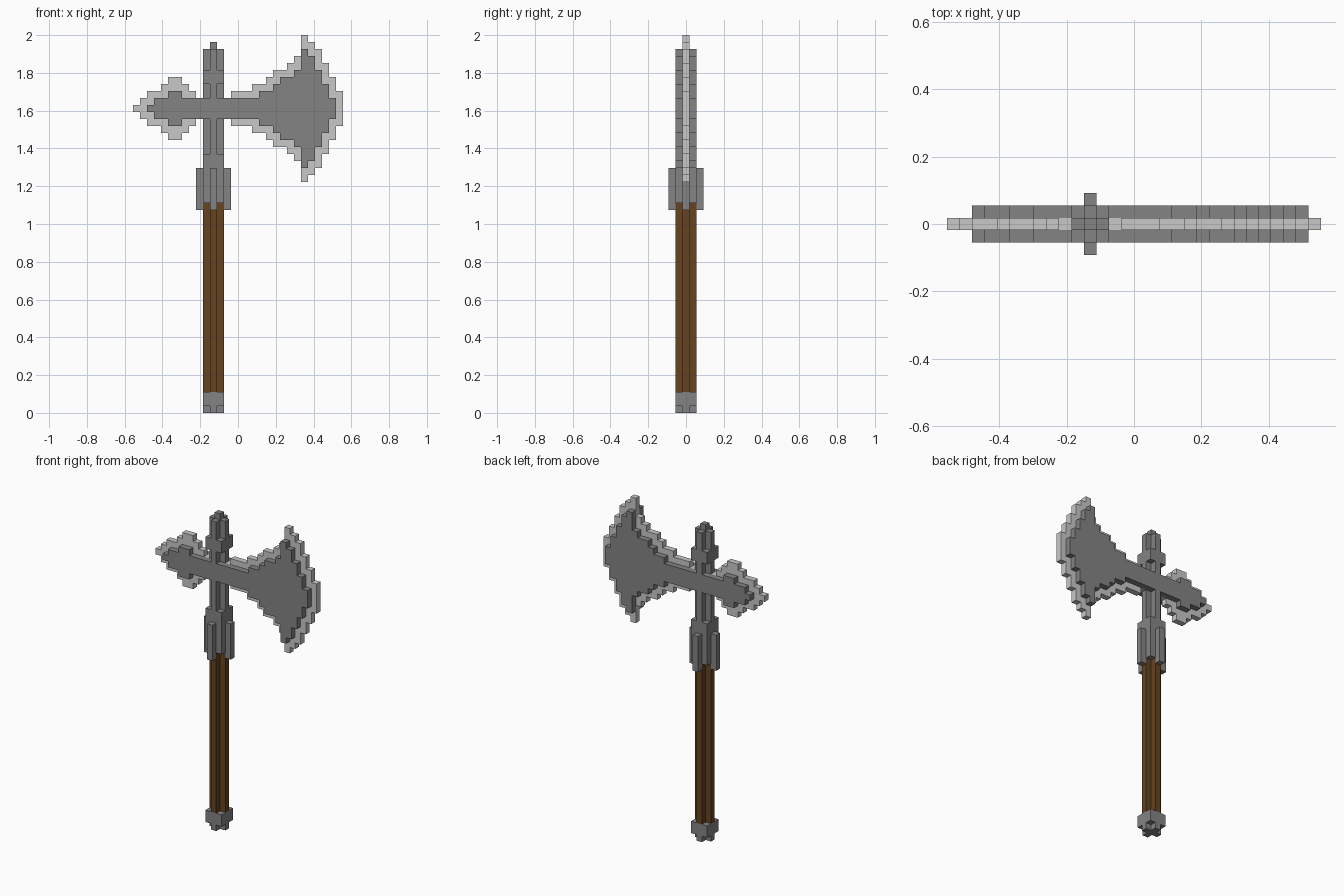
import bpy, bmesh
from mathutils import Vector

if "Cube" in bpy.data.objects:
    bpy.data.objects.remove(bpy.data.objects["Cube"], do_unlink=True)

V = 2 / 54          # size of one block
SHAFT_X = -3.5      # shaft centre, in blocks
HEAD_Z = 43.5       # height of the head's mirror line, in blocks


def material(name, rgb):
    m = bpy.data.materials.new(name)
    m.use_nodes = True
    m.diffuse_color = (*rgb, 1)
    m.node_tree.nodes["Principled BSDF"].inputs["Base Color"].default_value = (*rgb, 1)
    return m


IRON = material("dark_iron", (0.23, 0.23, 0.23))
STEEL = material("light_steel", (0.58, 0.58, 0.58))
WOOD = material("brown_wood", (0.13, 0.056, 0.015))


def prism(name, points, direction, mat):
    """Extrude a flat outline, all in block units."""
    bm = bmesh.new()
    face = bm.faces.new([bm.verts.new(Vector(p) * V) for p in points])
    top = bmesh.ops.extrude_face_region(bm, geom=[face], use_keep_orig=True)
    moved = [g for g in top["geom"] if isinstance(g, bmesh.types.BMVert)]
    bmesh.ops.translate(bm, verts=moved, vec=Vector(direction) * V)
    bmesh.ops.recalc_face_normals(bm, faces=bm.faces)
    mesh = bpy.data.meshes.new(name)
    bm.to_mesh(mesh)
    bm.free()
    mesh.materials.append(mat)
    ob = bpy.data.objects.new(name, mesh)
    bpy.context.collection.objects.link(ob)
    return ob


def stepped(name, runs, end, y0, y1, mat):
    """Head layer from (start, half height) steps, mirrored up and down."""
    upper = []
    stops = [r[0] for r in runs[1:]] + [end]
    for (x, h), stop in zip(runs, stops):
        upper += [(x, h), (stop, h)]
    loop = upper + [(x, -h) for x, h in reversed(upper)]
    prism(name, [(x, y0, HEAD_Z + h) for x, h in loop], (0, y1 - y0, 0), mat)


def column(name, outline, z0, z1, mat):
    prism(name, [(SHAFT_X + x, y, z0) for x, y in outline], (0, 0, z1 - z0), mat)


def rect(hx, hy, cx=0, cy=0):
    return [(cx - hx, cy - hy), (cx + hx, cy - hy), (cx + hx, cy + hy), (cx - hx, cy + hy)]


# Cross-sections: plus, full square, single block
a, b = 0.5, 1.5
PLUS = [(-a, -b), (a, -b), (a, -a), (b, -a), (b, a), (a, a),
        (a, b), (-a, b), (-a, a), (-b, a), (-b, -a), (-a, -a)]
SQUARE = rect(b, b)

# Handle and pommel
column("pommel_foot", PLUS, 0, 1, IRON)
column("pommel", SQUARE, 1, 3, IRON)
column("handle", PLUS, 3, 30, WOOD)

# Collar with four ribs
column("collar", SQUARE, 30, 37, IRON)
for side, x, y in (("front", 0, -2), ("back", 0, 2), ("left", 2, 0), ("right", -2, 0)):
    column("collar_rib_" + side, rect(a, a, x, y), 29, 35, IRON)

# Shaft through the head
column("lower_shaft", PLUS, 37, 42, IRON)
column("head_socket", rect(b, a), 42, 45, IRON)
column("upper_shaft", PLUS, 45, 47, IRON)
column("upper_ring", SQUARE, 47, 49, IRON)
column("shaft_top", PLUS, 49, 52, IRON)
column("shaft_tip", rect(a, a), 52, 53, IRON)

# Bright cutting layers
stepped("rear_spike_edge", [(-15, .5), (-14, 1.5), (-13, 2.5), (-11, 3.5), (-10, 4.5),
                            (-8, 3.5), (-7, 2.5), (-6, 1.5)], -5, -a, a, STEEL)
stepped("blade_edge", [(-2, 1.5), (-1, 2.5), (2, 3.5), (4, 4.5), (5, 5.5), (7, 6.5),
                       (8, 7.5), (9, 10.5), (10, 9.5), (11, 8.5), (12, 6.5),
                       (13, 4.5), (14, 2.5)], 15, -a, a, STEEL)

# Dark cheek plates on both sides
CHEEK = [(-13, .5), (-12, 1.5), (-10, 2.5), (-8, 1.5), (3, 2.5), (5, 3.5), (6, 4.5),
         (8, 5.5), (9, 8.5), (10, 7.5), (11, 5.5), (12, 3.5), (13, 1.5)]
stepped("front_cheek", CHEEK, 14, -b, -a, IRON)
stepped("back_cheek", CHEEK, 14, a, b, IRON)
